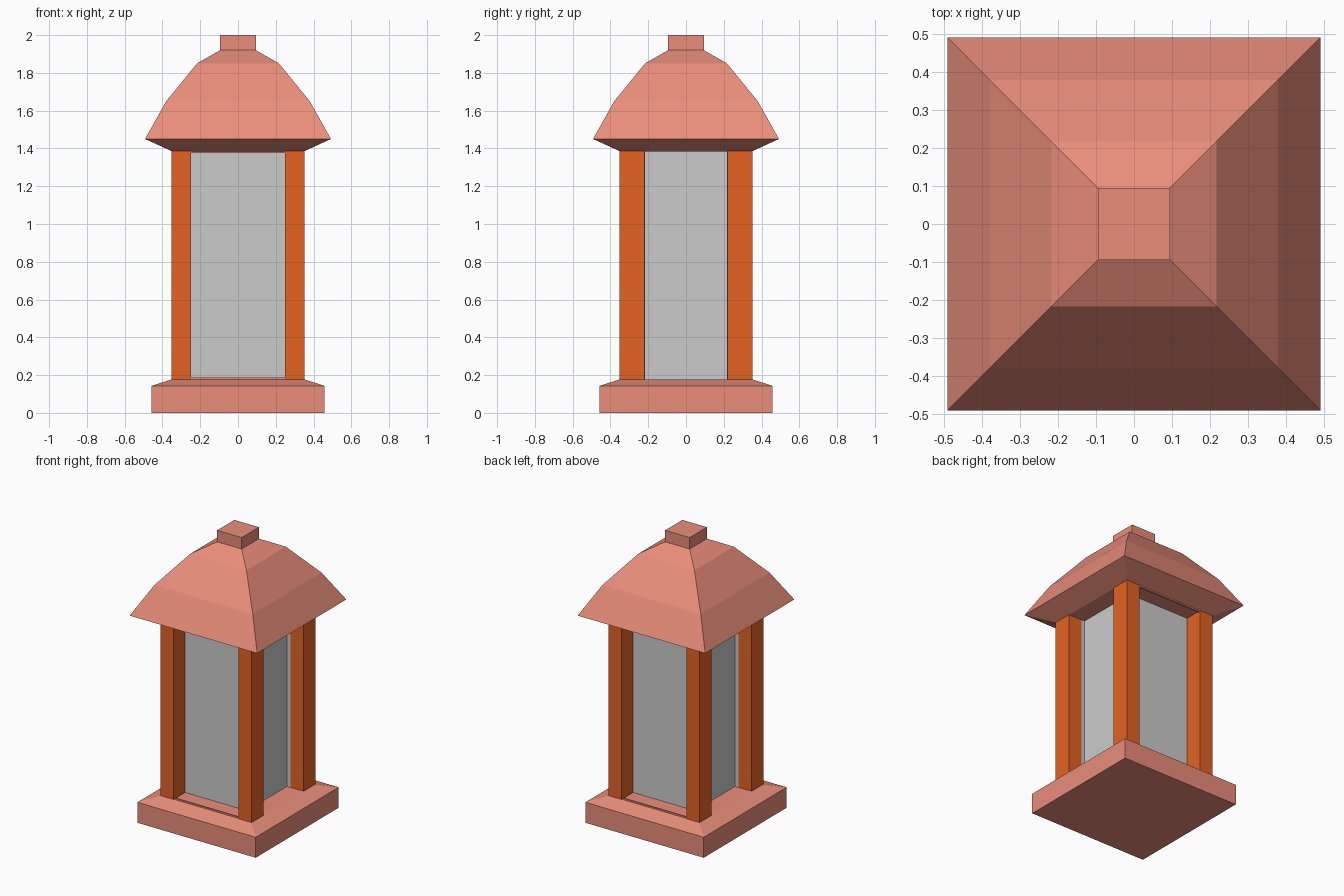
import bpy, bmesh

if "Cube" in bpy.data.objects:
    bpy.data.objects.remove(bpy.data.objects["Cube"])


def material(name, color):
    m = bpy.data.materials.new(name)
    m.diffuse_color = (*color, 1)
    m.use_nodes = True
    m.node_tree.nodes["Principled BSDF"].inputs["Base Color"].default_value = m.diffuse_color
    return m


terracotta = material("terracotta", (0.82, 0.27, 0.195))
wood = material("orange_wood", (0.78, 0.125, 0.017))


def add_object(name, bm, mat=None):
    bmesh.ops.recalc_face_normals(bm, faces=bm.faces)
    me = bpy.data.meshes.new(name)
    bm.to_mesh(me)
    bm.free()
    ob = bpy.data.objects.new(name, me)
    bpy.context.collection.objects.link(ob)
    if mat:
        me.materials.append(mat)
    return ob


def square_stack(name, profile, mat):
    """Closed solid through square sections given as (half width, z)."""
    bm = bmesh.new()
    rings = [[bm.verts.new((sx * h, sy * h, z))
              for sx, sy in ((-1, -1), (1, -1), (1, 1), (-1, 1))]
             for h, z in profile]
    for a, b in zip(rings, rings[1:]):
        for i in range(4):
            j = (i + 1) % 4
            bm.faces.new((a[i], a[j], b[j], b[i]))
    bm.faces.new(rings[0][::-1])
    bm.faces.new(rings[-1])
    return add_object(name, bm, mat)


def box(name, lo, hi, mat=None):
    bm = bmesh.new()
    bmesh.ops.create_cube(bm, size=1)
    for v in bm.verts:
        v.co = [(a + b) / 2 + c * (b - a) for a, b, c in zip(lo, hi, v.co)]
    return add_object(name, bm, mat)


# Base slab with sloped shoulder, and domed roof with cap block
square_stack("base", [(0.457, 0), (0.457, 0.143), (0.35, 0.178)], terracotta)
square_stack("roof", [(0.35, 1.385), (0.492, 1.45), (0.38, 1.65),
                      (0.217, 1.85), (0.095, 1.92), (0.095, 2.0)], terracotta)

# Four corner posts
for sx, xname in ((-1, "left"), (1, "right")):
    for sy, yname in ((-1, "front"), (1, "back")):
        xs = sorted((sx * 0.25, sx * 0.352))
        ys = sorted((sy * 0.22, sy * 0.352))
        box(f"{yname}_{xname}_post", (xs[0], ys[0], 0.17), (xs[1], ys[1], 1.386), wood)

# Recessed panes, with thin sill and header strips at front and back
for s, yname, xname in ((-1, "front", "left"), (1, "back", "right")):
    ys = sorted((s * 0.218, s * 0.225))
    xs = sorted((s * 0.218, s * 0.225))
    box(f"{yname}_pane", (-0.251, ys[0], 0.17), (0.251, ys[1], 1.39))
    box(f"{xname}_pane", (xs[0], -0.221, 0.17), (xs[1], 0.221, 1.39))
    lip = sorted((s * 0.34, s * 0.35))
    box(f"{yname}_sill", (-0.25, lip[0], 0.17), (0.25, lip[1], 0.188), terracotta)
    box(f"{yname}_header", (-0.25, lip[0], 1.376), (0.25, lip[1], 1.39), terracotta)
